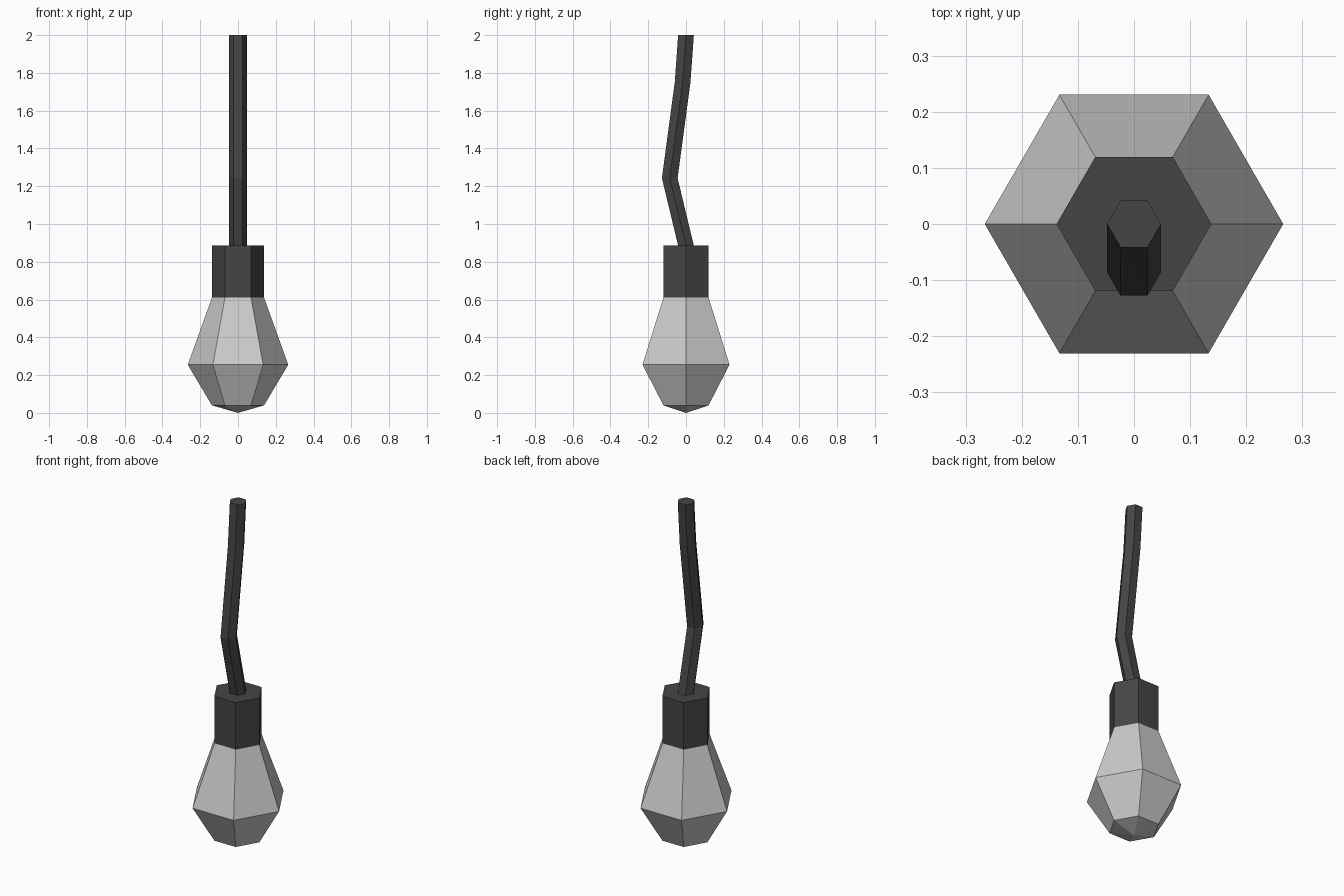
import bpy, bmesh, math

if "Cube" in bpy.data.objects:
    bpy.data.objects.remove(bpy.data.objects["Cube"])


def loft(name, rings, mat=None):
    """Six-sided skin through rings of (y centre, z, radius); radius 0 is a tip."""
    bm = bmesh.new()
    loops = []
    for y, z, r in rings:
        if r == 0:
            loops.append([bm.verts.new((0, y, z))] * 6)
        else:
            loops.append([bm.verts.new((r * math.cos(i * math.pi / 3),
                                        y + r * math.sin(i * math.pi / 3), z))
                          for i in range(6)])
    for a, b in zip(loops, loops[1:]):
        for i in range(6):
            j = (i + 1) % 6
            quad = [a[i], a[j], b[j], b[i]]
            bm.faces.new(list(dict.fromkeys(quad)))
    # cap open ends
    for ring in (loops[0], loops[-1]):
        if len(set(ring)) == 6:
            bm.faces.new(ring)
    bmesh.ops.recalc_face_normals(bm, faces=bm.faces)
    mesh = bpy.data.meshes.new(name)
    bm.to_mesh(mesh)
    bm.free()
    obj = bpy.data.objects.new(name, mesh)
    bpy.context.collection.objects.link(obj)
    if mat:
        mesh.materials.append(mat)
    return obj


dark = bpy.data.materials.new("dark_plastic")
dark.diffuse_color = (0.06, 0.06, 0.06, 1)
dark.use_nodes = True
dark.node_tree.nodes["Principled BSDF"].inputs["Base Color"].default_value = dark.diffuse_color

# Faceted glass bulb with a pointed bottom
loft("bulb", [(0, 0, 0), (0, 0.04, 0.138), (0, 0.255, 0.266), (0, 0.61, 0.138)])

# Socket
loft("socket", [(0, 0.61, 0.138), (0, 0.885, 0.138)], dark)

# Bent cable
loft("cable", [(0, 0.885, 0.048), (-0.086, 1.243, 0.048),
               (-0.018, 1.75, 0.048), (0, 2.0, 0.048)], dark)
